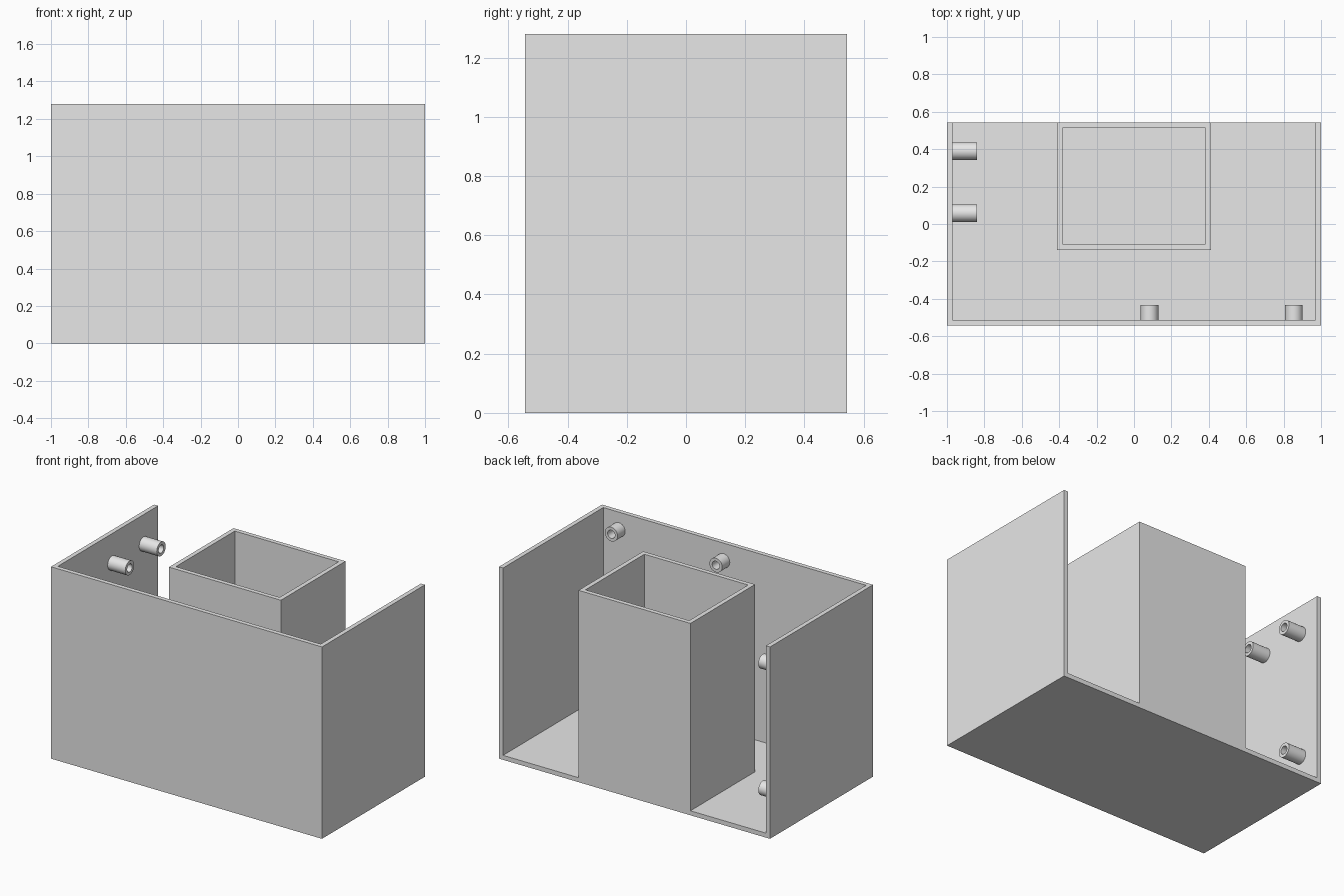
import bpy
import bmesh
from math import cos, sin, pi
from mathutils import Matrix

if "Cube" in bpy.data.objects:
    bpy.data.objects.remove(bpy.data.objects["Cube"])

W, D, H, T = 1.0, 0.543, 1.28, 0.03   # half width, half depth, height, wall

grey = bpy.data.materials.new("plain grey")
grey.use_nodes = True
grey.diffuse_color = (0.8, 0.8, 0.8, 1)
grey.node_tree.nodes["Principled BSDF"].inputs["Base Color"].default_value = (0.8, 0.8, 0.8, 1)


def finish(name, bm, smooth=False):
    bmesh.ops.recalc_face_normals(bm, faces=bm.faces)
    mesh = bpy.data.meshes.new(name)
    bm.to_mesh(mesh)
    bm.free()
    mesh.materials.append(grey)
    obj = bpy.data.objects.new(name, mesh)
    bpy.context.collection.objects.link(obj)
    if smooth:
        bpy.ops.object.select_all(action='DESELECT')
        obj.select_set(True)
        bpy.context.view_layer.objects.active = obj
        bpy.ops.object.shade_smooth_by_angle(angle=pi / 6)
    return obj


def prism(name, points, z0, z1):
    """Solid extrusion of a flat outline."""
    bm = bmesh.new()
    face = bm.faces.new([bm.verts.new((x, y, z0)) for x, y in points])
    top = bmesh.ops.extrude_face_region(bm, geom=[face], use_keep_orig=True)["geom"]
    verts = [v for v in top if isinstance(v, bmesh.types.BMVert)]
    bmesh.ops.translate(bm, verts=verts, vec=(0, 0, z1 - z0))
    return finish(name, bm)


def sleeve(name, outer, inner, z0, z1, matrix=None, smooth=False):
    """Hollow extrusion between two matching outlines."""
    bm = bmesh.new()
    loops = [[bm.verts.new((x, y, z)) for x, y in pts]
             for pts, z in ((outer, z0), (outer, z1), (inner, z1), (inner, z0))]
    n = len(outer)
    for a, b in zip(loops, loops[1:] + loops[:1]):
        for i in range(n):
            j = (i + 1) % n
            bm.faces.new((a[i], a[j], b[j], b[i]))
    if matrix:
        bm.transform(matrix)
    return finish(name, bm, smooth)


def rect(x0, x1, y0, y1):
    return [(x0, y0), (x1, y0), (x1, y1), (x0, y1)]


def circle(r, n=32):
    return [(r * cos(2 * pi * i / n), r * sin(2 * pi * i / n)) for i in range(n)]


# Floor and the three outer walls, open at the back
prism("floor", rect(-W, W, -D, D), 0, T)
prism("outer_walls", [(-W, D), (-W, -D), (W, -D), (W, D), (W - T, D),
                      (W - T, T - D), (T - W, T - D), (T - W, D)], T, H)

# Square shaft standing at the back edge
S, FRONT = 0.413, -0.138
sleeve("inner_shaft", rect(-S, S, FRONT, D),
       rect(T - S, S - T, FRONT + T, D - T), T, H)

# Hollow mounting pegs on the right wall and the front wall
def peg(name, location, axis, length):
    turn = Matrix.Rotation(pi / 2, 4, 'Y') if axis == 'X' else Matrix.Rotation(-pi / 2, 4, 'X')
    sleeve(name, circle(0.047), circle(0.027), 0, length,
           Matrix.Translation(location) @ turn, smooth=True)


for z in (0.24, 1.085):
    for y in (0.058, 0.39):
        peg("right_wall_peg", (T - W, y, z), 'X', 0.13)

for z in (0.39, 1.163):
    for x in (0.083, 0.855):
        peg("front_wall_peg", (x, T - D, z), 'Y', 0.08)
